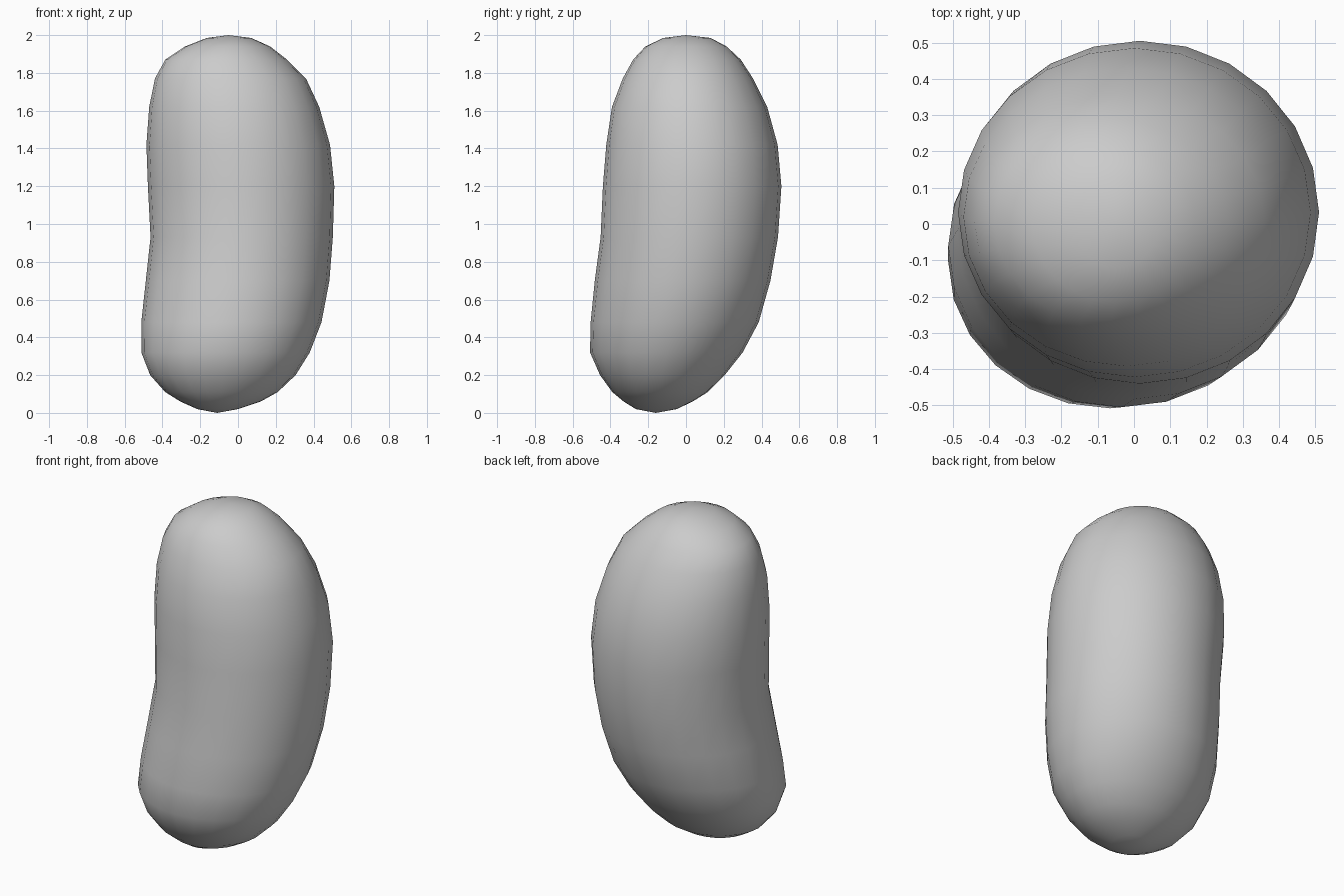
import bpy, bmesh, math

if "Cube" in bpy.data.objects:
    bpy.data.objects.remove(bpy.data.objects["Cube"])

SIDES = 24
# cross-sections of the bean: height, x min, x max, y min, y max
SECTIONS = [
    (0.02, -.215, .00, -.265, -.05),
    (0.06, -.305, .12, -.33, .035),
    (0.11, -.385, .21, -.39, .115),
    (0.20, -.465, .305, -.455, .205),
    (0.32, -.512, .38, -.508, .30),
    (0.48, -.512, .442, -.505, .385),
    (0.70, -.488, .484, -.483, .447),
    (0.93, -.463, .502, -.452, .487),
    (1.20, -.477, .51, -.44, .505),
    (1.42, -.485, .487, -.422, .485),
    (1.62, -.47, .43, -.392, .43),
    (1.77, -.44, .36, -.335, .355),
    (1.87, -.385, .26, -.28, .29),
    (1.94, -.28, .17, -.215, .215),
    (1.985, -.165, .07, -.12, .13),
]

bm = bmesh.new()


def ring(z, x0, x1, y0, y1):
    verts = []
    for i in range(SIDES):
        a = 2 * math.pi * i / SIDES
        verts.append(bm.verts.new(((x0 + x1) / 2 + (x1 - x0) / 2 * math.cos(a),
                                   (y0 + y1) / 2 + (y1 - y0) / 2 * math.sin(a), z)))
    return verts


# bean body: loft the sections, then close both ends with a pole
rings = [ring(*s) for s in SECTIONS]
bottom = bm.verts.new((-.11, -.16, 0))
top = bm.verts.new((-.05, 0, 2))
for i in range(SIDES):
    j = (i + 1) % SIDES
    for lo, hi in zip(rings, rings[1:]):
        bm.faces.new((lo[i], lo[j], hi[j], hi[i]))
    bm.faces.new((bottom, rings[0][j], rings[0][i]))
    bm.faces.new((top, rings[-1][i], rings[-1][j]))
bmesh.ops.recalc_face_normals(bm, faces=bm.faces)
for f in bm.faces:
    f.smooth = True

mesh = bpy.data.meshes.new("bean")
bm.to_mesh(mesh)
bm.free()
bpy.context.collection.objects.link(bpy.data.objects.new("bean", mesh))
